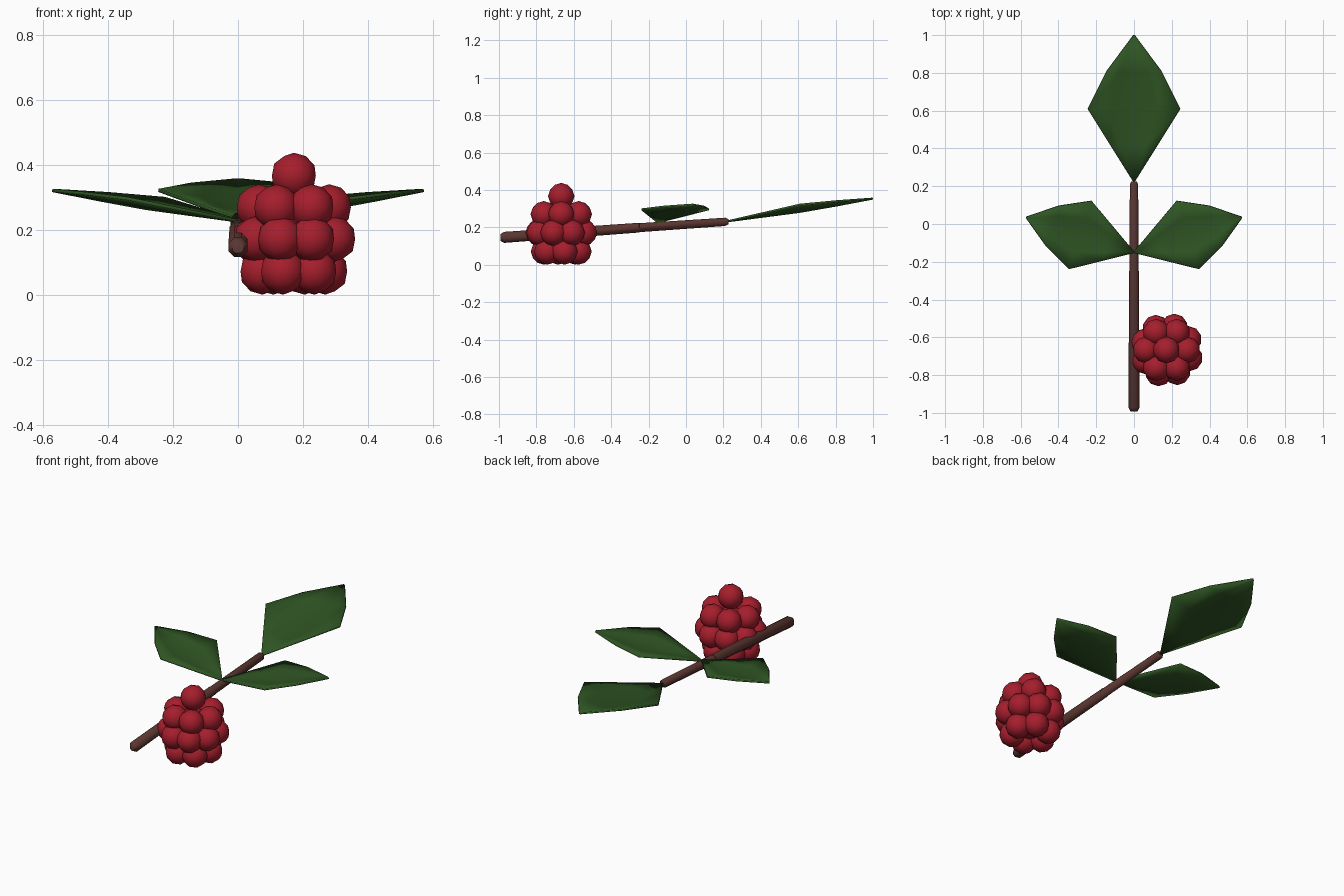
import bpy, bmesh, math
from mathutils import Vector, Matrix

if "Cube" in bpy.data.objects:
    bpy.data.objects.remove(bpy.data.objects["Cube"])


def material(name, rgb):
    m = bpy.data.materials.new(name)
    m.diffuse_color = (*rgb, 1)
    m.use_nodes = True
    m.node_tree.nodes["Principled BSDF"].inputs["Base Color"].default_value = m.diffuse_color
    return m


RED = material("berry_red", (0.38, 0.013, 0.026))
GREEN = material("leaf_green", (0.028, 0.09, 0.017))
BROWN = material("stem_brown", (0.105, 0.037, 0.03))


def finish(name, bm, mat, angle):
    bmesh.ops.recalc_face_normals(bm, faces=bm.faces)
    me = bpy.data.meshes.new(name)
    bm.to_mesh(me)
    bm.free()
    me.materials.append(mat)
    ob = bpy.data.objects.new(name, me)
    bpy.context.collection.objects.link(ob)
    bpy.ops.object.select_all(action='DESELECT')
    ob.select_set(True)
    bpy.context.view_layer.objects.active = ob
    bpy.ops.object.shade_smooth_by_angle(angle=math.radians(angle))
    return ob


# Berry: rings of small globes around a core, with one on top
CX, CY, R = 0.172, -0.667, 0.071
bm = bmesh.new()


def globe(x, y, z, r):
    bmesh.ops.create_icosphere(bm, subdivisions=2, radius=r,
                               matrix=Matrix.Translation((x, y, z)))


# (count, ring radius, height, start angle)
for n, ring, z, start in ((6, 0.098, 0.072, 10), (8, 0.128, 0.172, 26), (6, 0.108, 0.27, 0)):
    for i in range(n):
        a = math.radians(start + 360 * i / n)
        globe(CX + ring * math.cos(a), CY + ring * math.sin(a), z, R)
globe(CX, CY, 0.367, R)
globe(CX, CY, 0.172, 0.13)
finish("berry", bm, RED, 60)

# Stem: tapered eight-sided tube with rounded ends, (y, z, radius)
bm = bmesh.new()
rings = []
for y, z, r in ((-0.993, 0.146, 0.019), (-0.972, 0.147, 0.032), (-0.25, 0.199, 0.028),
                (-0.249, 0.199, 0.026), (0.21, 0.23, 0.024), (0.226, 0.231, 0.015)):
    rings.append([bm.verts.new((r * math.cos(math.tau * (k + 0.5) / 8), y,
                                z + r * math.sin(math.tau * (k + 0.5) / 8))) for k in range(8)])
for a, b in zip(rings, rings[1:]):
    for k in range(8):
        bm.faces.new((a[k], a[(k + 1) % 8], b[(k + 1) % 8], b[k]))
bm.faces.new(rings[0])
bm.faces.new(rings[-1])
finish("stem", bm, BROWN, 60)


# Leaves: diamond outline folded along the midrib, (length, half width, height)
def leaf(name, base, scale, turn):
    bm = bmesh.new()
    rows = []
    for y, w, z in ((0, 0.004, 0), (0.185, 0.12, 0.024), (0.385, 0.245, 0.05),
                    (0.585, 0.145, 0.085), (0.775, 0.004, 0.121)):
        lift = 0.16 * w
        rows.append([bm.verts.new((w * s, y, z + lift * abs(s) ** 1.3))
                     for s in (-1, -0.5, 0, 0.5, 1)])
    for a, b in zip(rows, rows[1:]):
        for k in range(4):
            bm.faces.new((a[k], a[k + 1], b[k + 1], b[k]))
    bmesh.ops.transform(bm, verts=bm.verts, matrix=Matrix.Translation(Vector(base))
                        @ Matrix.Rotation(math.radians(turn), 4, 'Z') @ Matrix.Scale(scale, 4))
    ob = finish(name, bm, GREEN, 40)
    mod = ob.modifiers.new("thickness", 'SOLIDIFY')
    mod.thickness = 0.01
    mod.offset = 0


leaf("end_leaf", (0, 0.224, 0.233), 1, 0)
leaf("right_leaf", (0, -0.15, 0.228), 0.775, -72)
leaf("left_leaf", (0, -0.15, 0.228), 0.775, 72)
